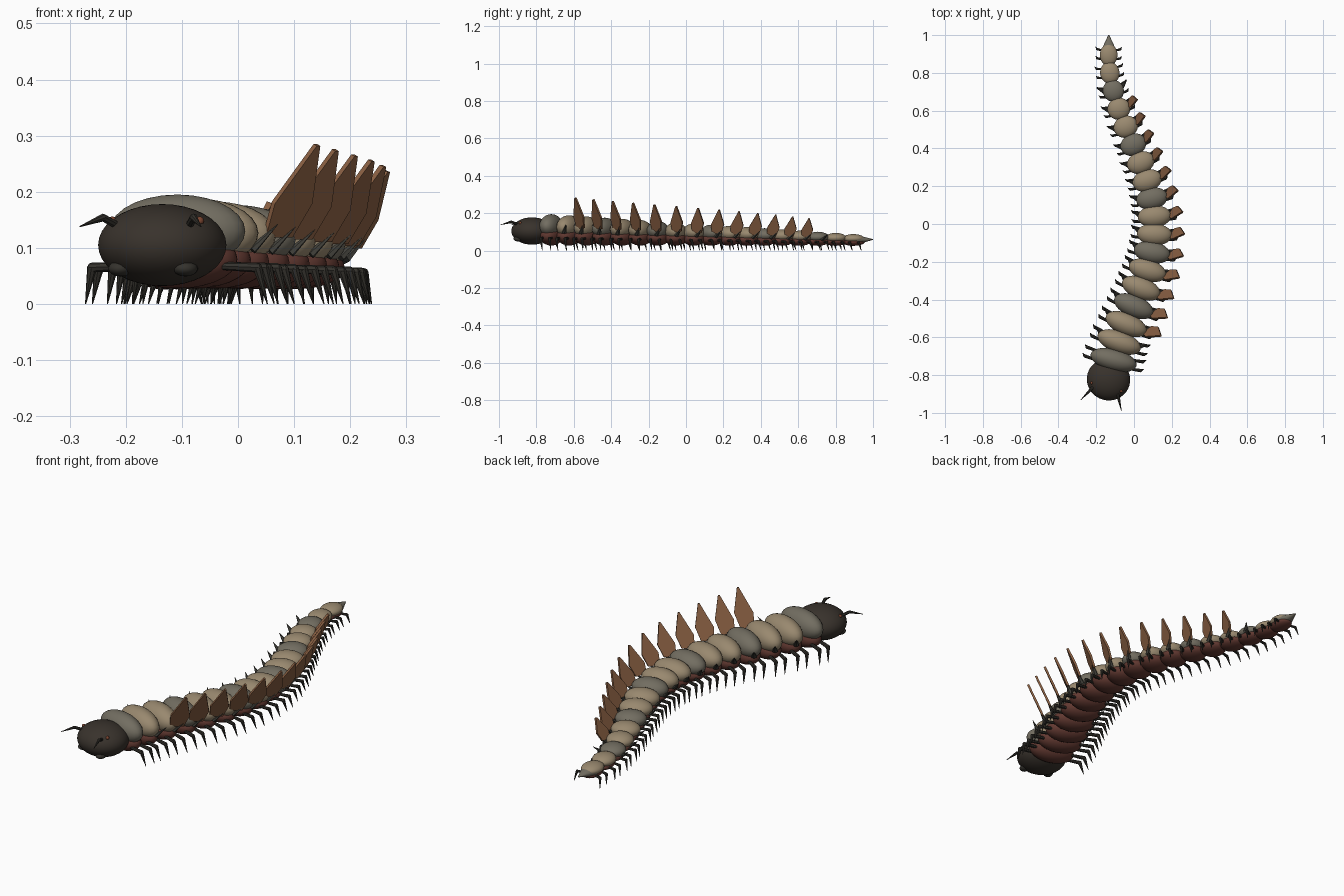
import bpy, bmesh, math
from mathutils import Vector, Matrix

cube = bpy.data.objects.get("Cube")
if cube:
    bpy.data.objects.remove(cube, do_unlink=True)

UP = Vector((0, 0, 1))


def material(name, rgb):
    m = bpy.data.materials.new(name)
    m.use_nodes = True
    m.diffuse_color = (*rgb, 1)
    bsdf = m.node_tree.nodes["Principled BSDF"]
    bsdf.inputs["Base Color"].default_value = (*rgb, 1)
    bsdf.inputs["Roughness"].default_value = 0.8
    return m


TAN = material("tan_shell", (0.32, 0.25, 0.16))
GREY = material("grey_shell", (0.17, 0.155, 0.12))
DARK = material("dark_head", (0.04, 0.032, 0.025))
RED = material("red_brown_belly", (0.12, 0.04, 0.03))
FIN = material("brown_fin", (0.25, 0.115, 0.055))
LEG = material("dark_leg", (0.035, 0.032, 0.026))
SPIKE = material("dark_grey_spike", (0.06, 0.058, 0.048))
EYE = material("rust_eye", (0.2, 0.06, 0.03))


def frame(y):
    """Centre, sideways (left) and backward directions of the body at y."""
    a = math.pi * (y + 0.01) / 0.9
    centre = Vector((0.122 * math.cos(a) - 0.012, y, 0))
    back = Vector((-0.426 * math.sin(a), 1, 0)).normalized()
    return centre, Vector((back.y, -back.x, 0)), back


def place(centre, side, back, up=UP):
    m = Matrix((side, back, up)).transposed().to_4x4()
    m.translation = centre
    return m


def ellipsoid(bm, centre, side, back, size, segs=28):
    m = place(centre, side, back) @ Matrix.Diagonal((*size, 1))
    bmesh.ops.create_uvsphere(bm, u_segments=segs, v_segments=segs // 2, radius=1, matrix=m)


def taper(bm, a, b, r1, r2, sides=8, flat=1.0):
    """Tapered rod from a to b."""
    d = b - a
    m = Matrix.Translation((a + b) / 2) @ d.to_track_quat("Z", "Y").to_matrix().to_4x4()
    m = m @ Matrix.Diagonal((1, flat, 1, 1))
    bmesh.ops.create_cone(bm, cap_ends=True, segments=sides, radius1=r1, radius2=r2,
                          depth=d.length, matrix=m)


def finish(bm, name, mat, smooth=True):
    bmesh.ops.recalc_face_normals(bm, faces=bm.faces)
    mesh = bpy.data.meshes.new(name)
    bm.to_mesh(mesh)
    bm.free()
    mesh.materials.append(mat)
    ob = bpy.data.objects.new(name, mesh)
    bpy.context.collection.objects.link(ob)
    if smooth:
        bpy.ops.object.select_all(action="DESELECT")
        ob.select_set(True)
        bpy.context.view_layer.objects.active = ob
        bpy.ops.object.shade_smooth_by_angle(angle=math.radians(40))
    return ob


def fin(bm, root, side, back, s):
    """Leaf-shaped plate leaning outward, its width turned toward the back."""
    axis = (side * 0.076 + UP * 0.163) * s
    wide = (side * 0.5 + back * 0.87) * (0.4 + 0.6 * s)
    thick = axis.cross(wide).normalized() * 0.005
    leaf = [(0, -0.03), (0.37, -0.042), (1, -0.004), (1, 0.004), (0.37, 0.042), (0, 0.03)]
    pts = [root + axis * t + wide * w for t, w in leaf]
    front = [bm.verts.new(p - thick) for p in pts]
    rear = [bm.verts.new(p + thick) for p in pts]
    bm.faces.new(front)
    bm.faces.new(rear[::-1])
    for i in range(len(pts)):
        j = (i + 1) % len(pts)
        bm.faces.new((front[i], rear[i], rear[j], front[j]))


# Body segments with belly, legs, spikes and fins
tan, grey, belly, fins = (bmesh.new() for _ in range(4))
legs = {1: bmesh.new(), -1: bmesh.new()}
spikes = {1: bmesh.new(), -1: bmesh.new()}

for i in range(18):
    c, side, back = frame(-0.72 + 0.095 * i)
    w = 0.125 - 0.0046 * i
    z = 0.025 + 0.84 * w
    ellipsoid(grey if i % 3 == 0 else tan, c + UP * z, side, back, (w, 0.058, 0.52 * w))
    ellipsoid(belly, c + UP * (z - 0.4 * w), side, back, (0.88 * w, 0.06, 0.42 * w))

    for s in (1, -1):
        out = side * s
        # Two bent legs on each side
        for shift in (-0.024, 0.024):
            base = c + back * shift
            k = 0.55 + 3.6 * w
            hip = base + out * 0.72 * w + UP * (0.03 + 0.3 * w)
            knee = base + out * (1.17 * w + 0.006) + back * 0.006 + UP * (0.03 + 0.28 * w)
            foot = base + out * (1.26 * w + 0.01) + back * 0.018
            taper(legs[s], hip, knee, 0.007 * k, 0.009 * k)
            ellipsoid(legs[s], knee, side, back, (0.009 * k,) * 3, 8)
            taper(legs[s], knee, foot, 0.009 * k, 0.001)
        # Small spike at the shell edge
        if 1 <= i <= 15:
            root = c + out * 0.88 * w + back * 0.01 + UP * (z - 0.25 * w)
            tip = c + out * (w + 0.026) + back * 0.035 + UP * (z + 0.016)
            taper(spikes[s], root, tip, 0.014, 0.001, 6, 0.6)

    if 2 <= i <= 14:
        root = c + side * w + back * 0.013 + UP * (z - 0.002)
        fin(fins, root, side, back, 1 - 0.4 * (i - 2) / 12)

finish(tan, "tan_back_shells", TAN)
finish(grey, "grey_back_shells", GREY)
finish(belly, "belly_segments", RED)
finish(fins, "side_fins", FIN, smooth=False)
for s, word in ((1, "left"), (-1, "right")):
    finish(legs[s], word + "_legs", LEG)
    finish(spikes[s], word + "_spikes", SPIKE, smooth=False)

# Tail cone
bm = bmesh.new()
c, side, back = frame(0.915)
taper(bm, c + UP * 0.058, Vector((c.x, 1, 0.06)), 0.042, 0.003, 20, 0.6)
finish(bm, "tail_cone", GREY)

# Head
head = Vector((-0.135, -0.823, 0.105))
back = Vector((0.27, 0.96, 0)).normalized()
side = Vector((back.y, -back.x, 0))
bm = bmesh.new()
ellipsoid(bm, head, side, back, (0.115, 0.111, 0.073), 36)
finish(bm, "head", DARK)

antennae, jaws, eyes = bmesh.new(), bmesh.new(), bmesh.new()
for s in (1, -1):
    out = side * s
    # Kinked antennae
    root = head + out * 0.068 - back * 0.062 + UP * 0.036
    bend = root + out * 0.016 - back * 0.03 + UP * 0.013
    tip = bend + out * 0.028 - back * 0.052 - UP * 0.016
    taper(antennae, root, bend, 0.007, 0.007)
    ellipsoid(antennae, bend, side, back, (0.007,) * 3, 8)
    taper(antennae, bend, tip, 0.007, 0.001)
    # Jaw lumps and eyes
    ellipsoid(jaws, head + out * 0.06 - back * 0.06 - UP * 0.042, side, back,
              (0.022, 0.026, 0.014), 16)
    ellipsoid(eyes, head + out * 0.081 - back * 0.042 + UP * 0.043, side, back,
              (0.008,) * 3, 12)
finish(antennae, "antennae", LEG)
finish(jaws, "jaws", LEG)
finish(eyes, "eyes", EYE)
